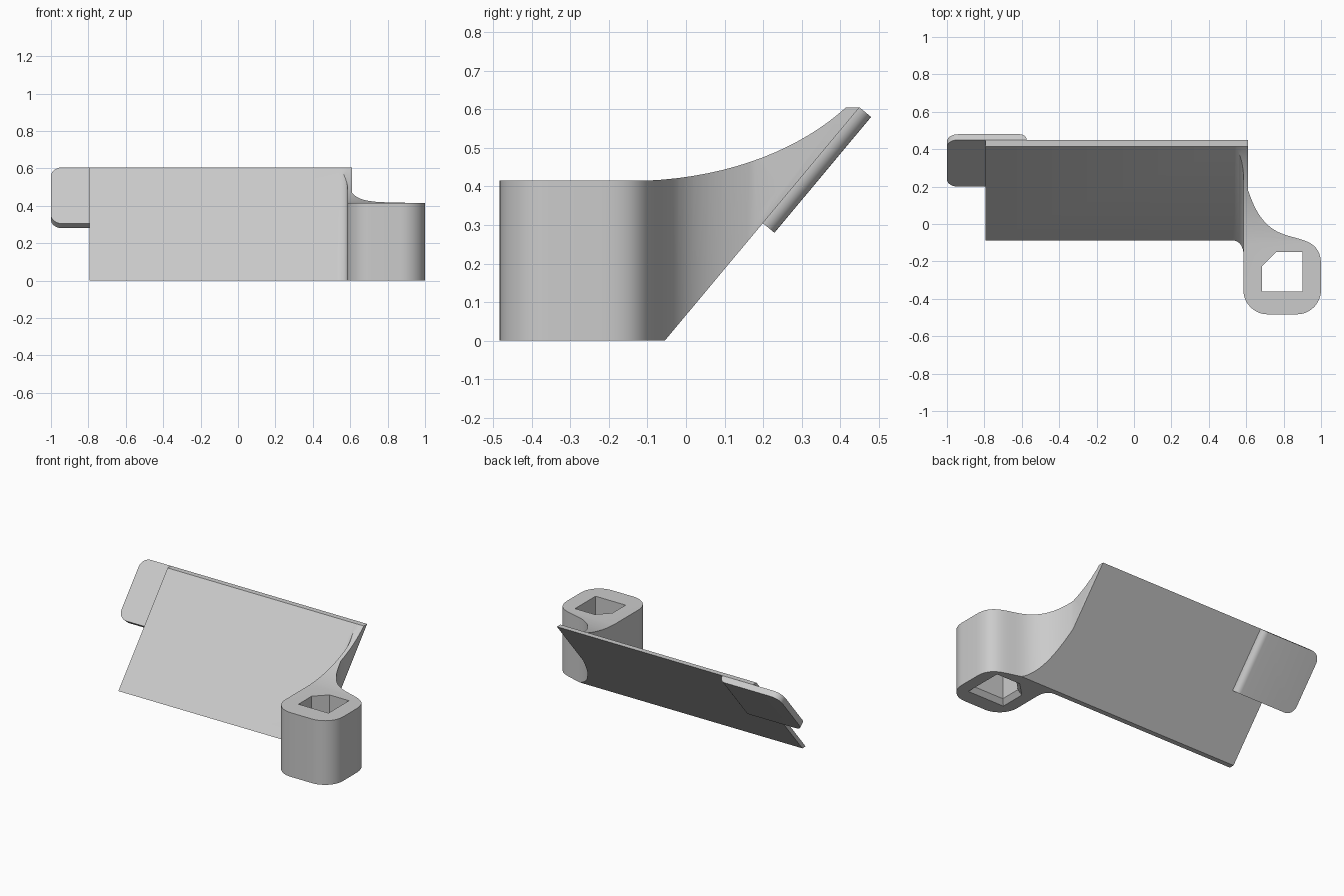
import bpy, bmesh, math
from mathutils import Vector

old = bpy.data.objects.get("Cube")
if old:
    bpy.data.objects.remove(old)

grey = bpy.data.materials.new("plain grey")
grey.use_nodes = True
grey.diffuse_color = (0.6, 0.6, 0.6, 1)
grey.node_tree.nodes["Principled BSDF"].inputs["Base Color"].default_value = (0.6, 0.6, 0.6, 1)

# Slope frame of the tilted plate, starting at the lower back edge
START = Vector((0, -0.055, 0))
UP = Vector((0, 0.505, 0.605)).normalized()
BACK = Vector((0, UP.z, -UP.y))
LENGTH = 0.788


def on_slope(x, v, n):
    return START + Vector((x, 0, 0)) + UP * v + BACK * n


def loft(name, rings):
    """Closed solid through a list of matching rings of points."""
    bm = bmesh.new()
    loops = [[bm.verts.new(p) for p in ring] for ring in rings]
    count = len(loops[0])
    for a, b in zip(loops, loops[1:]):
        for i in range(count):
            j = (i + 1) % count
            bm.faces.new((a[i], a[j], b[j], b[i]))
    bm.faces.new(loops[0])
    bm.faces.new(loops[-1])
    bmesh.ops.recalc_face_normals(bm, faces=bm.faces)
    mesh = bpy.data.meshes.new(name)
    bm.to_mesh(mesh)
    bm.free()
    mesh.materials.append(grey)
    obj = bpy.data.objects.new(name, mesh)
    bpy.context.collection.objects.link(obj)
    return obj


def arc(cx, cy, r, start, end, steps=12):
    angles = [math.radians(start + (end - start) * i / steps) for i in range(steps + 1)]
    return [(cx + r * math.cos(a), cy + r * math.sin(a)) for a in angles]


def bezier(a, b, c, d, steps=16):
    a, b, c, d = map(Vector, (a, b, c, d))
    ts = [i / steps for i in range(steps + 1)]
    return [tuple(a * (1-t)**3 + b * 3*t*(1-t)**2 + c * 3*t*t*(1-t) + d * t**3) for t in ts]


def combine(obj, other, operation):
    """Apply a boolean and discard the helper."""
    mod = obj.modifiers.new("combine", 'BOOLEAN')
    mod.operation = operation
    mod.solver = 'EXACT'
    mod.object = other
    bpy.context.view_layer.objects.active = obj
    bpy.ops.object.modifier_apply(modifier=mod.name)
    bpy.data.objects.remove(other)


def side_solid(name, profile, x0, x1):
    return loft(name, [[(x, y, z) for y, z in profile] for x in (x0, x1)])


# Side profile shared by the socket arm and its inner fillet
rise = bezier((0.415, 0.605), (0.3, 0.50), (0.12, 0.425), (-0.1, 0.415))
arm_side = [(-0.6, 0), (-0.055, 0), (0.45, 0.605)] + rise + [(-0.6, 0.415)]

# Socket arm: plan outline trimmed by the side profile
plan = [(0.61, 0.6), (0.585, 0.6)]
plan += arc(0.715, -0.353, 0.13, 180, 270) + arc(0.87, -0.353, 0.13, 270, 360)
plan += bezier((1, -0.22), (1, -0.085), (0.9, -0.09), (0.8, -0.055))
plan += bezier((0.8, -0.055), (0.70, -0.02), (0.65, 0.06), (0.61, 0.18))[1:]
bracket = loft("bracket_body", [[(x, y, z) for x, y in plan] for z in (-0.1, 0.8)])
combine(bracket, side_solid("arm_side", arm_side, 0.4, 1.2), 'INTERSECT')

# Tilted plate
plate_side = [(-0.055, 0), (0.45, 0.605), (0.415, 0.605), (-0.088, 0)]
combine(bracket, side_solid("plate", plate_side, -0.795, 0.61), 'UNION')

# Concave fillet between the plate face and the arm
r, face = 0.055, -0.0255
corner = [(0.6, face + 0.012), (0.585 - r, face + 0.012)]
corner += arc(0.585 - r, face - r, r, 90, 0) + [(0.6, face - r)]
fillet = loft("fillet", [[on_slope(x, v, n) for x, n in corner] for v in (-0.2, 1)])
combine(fillet, side_solid("arm_side", arm_side, 0.4, 1.2), 'INTERSECT')
combine(bracket, fillet, 'UNION')

# Keyed square socket, flared at the bottom
key = [(0.685, -0.36), (0.9, -0.36), (0.9, -0.15), (0.76, -0.15), (0.685, -0.225)]


def key_ring(scale, z):
    return [(0.7925 + (x - 0.7925) * scale, -0.255 + (y + 0.255) * scale, z) for x, y in key]


socket = loft("socket", [key_ring(1.3, -0.01), key_ring(1, 0.03), key_ring(1, 0.6)])
combine(bracket, socket, 'DIFFERENCE')

# Rounded tab on the back of the plate, with a rounded inner end
low, rad, thick = 0.397, 0.06, 0.039
outline = [(-0.575, low), (-0.575, LENGTH)]
outline += arc(-1 + rad, LENGTH - rad, rad, 90, 180) + arc(-1 + rad, low + rad, rad, 180, 270)
tab = loft("tab", [[on_slope(x, v, n) for x, v in outline] for n in (0, thick)])
bm = bmesh.new()
bm.from_mesh(tab.data)
ends = [e for e in bm.edges if all(v.co.x > -0.6 and (v.co - START).dot(BACK) > thick / 2 for v in e.verts)]
bmesh.ops.bevel(bm, geom=ends, offset=0.035, segments=6, profile=0.5, affect='EDGES')
bm.to_mesh(tab.data)
bm.free()

# Smooth curved walls, keep real edges sharp
for obj in (bracket, tab):
    bpy.ops.object.select_all(action='DESELECT')
    obj.select_set(True)
    bpy.context.view_layer.objects.active = obj
    bpy.ops.object.shade_smooth_by_angle(angle=math.radians(30))
